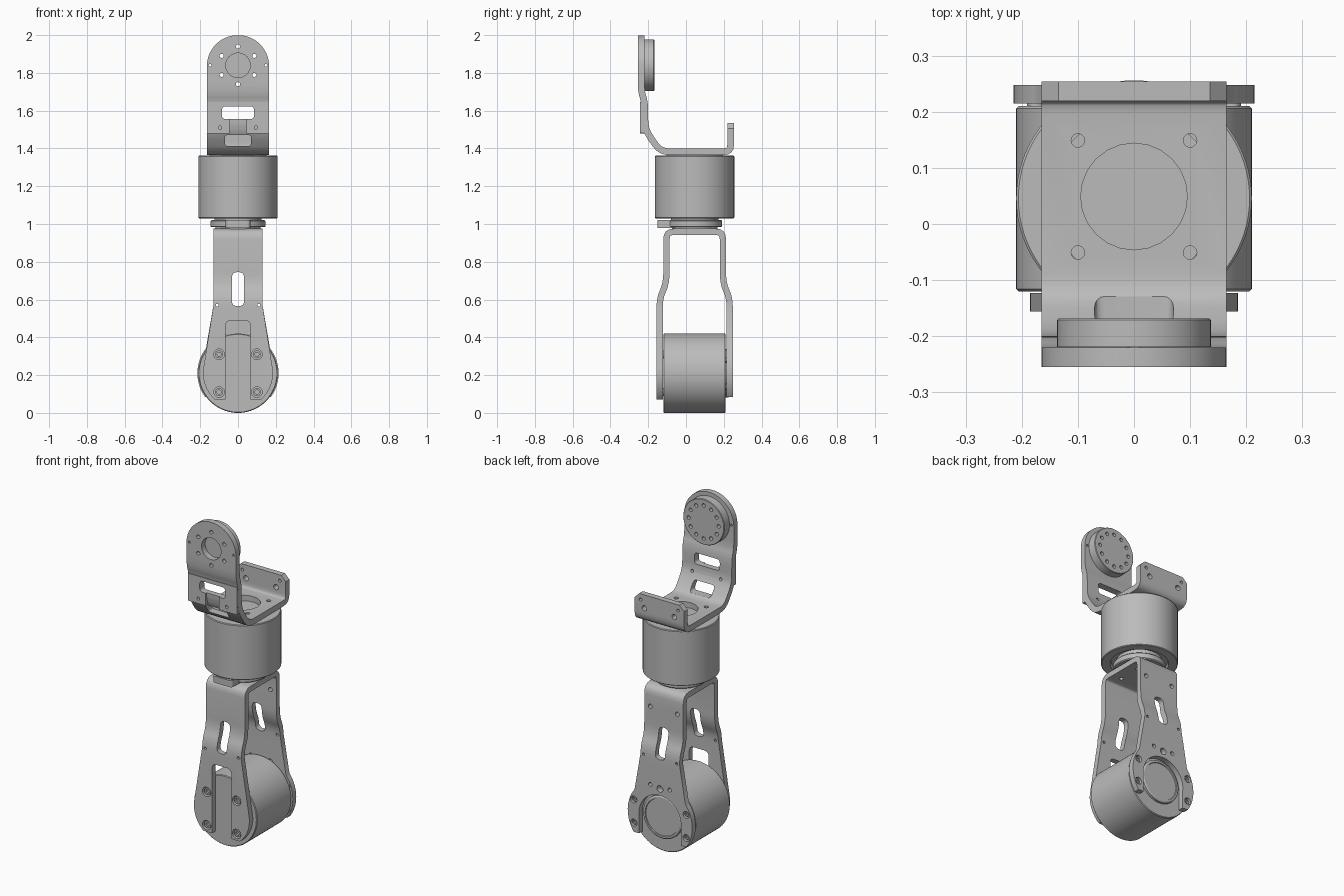
import bpy
import bmesh
from math import cos, sin, pi, radians
from mathutils import Vector

if "Cube" in bpy.data.objects:
    bpy.data.objects.remove(bpy.data.objects["Cube"])

grey = bpy.data.materials.new("machined_grey")
grey.use_nodes = True
grey.diffuse_color = (0.5, 0.5, 0.5, 1)
grey.node_tree.nodes["Principled BSDF"].inputs["Base Color"].default_value = (0.5, 0.5, 0.5, 1)

MID = 0.046    # depth of the arm's centre line
JOINT = 0.21   # height of the lower motor axis
HORN = 1.84    # height of the upper output axis


# --- helpers ---
def place(axis, u, v, t):
    return {"X": (t, u, v), "Y": (u, t, v), "Z": (u, v, t)}[axis]


def solid(name, axis, sections):
    """Skin matching closed 2D loops, each given as (points, depth)."""
    bm = bmesh.new()
    rings = [[bm.verts.new(place(axis, u, v, t)) for u, v in pts] for pts, t in sections]
    for a, b in zip(rings, rings[1:]):
        for i in range(len(a)):
            j = (i + 1) % len(a)
            bm.faces.new((a[i], a[j], b[j], b[i]))
    bm.faces.new(rings[0])
    bm.faces.new(rings[-1])
    bmesh.ops.recalc_face_normals(bm, faces=bm.faces)
    mesh = bpy.data.meshes.new(name)
    bm.to_mesh(mesh)
    bm.free()
    mesh.materials.append(grey)
    obj = bpy.data.objects.new(name, mesh)
    bpy.context.collection.objects.link(obj)
    return obj


def circle(u, v, r, n=64):
    return [(u + r * cos(2 * pi * i / n), v + r * sin(2 * pi * i / n)) for i in range(n)]


def lathe(name, axis, u, v, profile, n=64):
    return solid(name, axis, [(circle(u, v, r, n), t) for r, t in profile])


def prism(name, axis, pts, a, b):
    return solid(name, axis, [(pts, a), (pts, b)])


def hole(axis, u, v, r, a, b, n=20):
    return lathe("cutter", axis, u, v, [(r, a), (r, b)], n)


def fillet(pts, r, closed=False, n=4):
    """Round the corners of a 2D path."""
    pts = [Vector(p) for p in pts]
    out = []
    for i, p in enumerate(pts):
        if not closed and i in (0, len(pts) - 1):
            out.append(p)
            continue
        q, s = pts[i - 1], pts[(i + 1) % len(pts)]
        a = p + (q - p).normalized() * min(r, (q - p).length * 0.45)
        b = p + (s - p).normalized() * min(r, (s - p).length * 0.45)
        for k in range(n + 1):
            f = k / n
            out.append(a * (1 - f) ** 2 + p * 2 * f * (1 - f) + b * f * f)
    return out


def rect(u0, v0, u1, v1, r):
    return fillet([(u0, v0), (u1, v0), (u1, v1), (u0, v1)], r, True)


def ribbon(path, thick):
    """Close a path into a strip by offsetting it to its left."""
    inner = []
    for i, p in enumerate(path):
        d0 = (p - path[i - 1]).normalized() if i else None
        d1 = (path[i + 1] - p).normalized() if i < len(path) - 1 else d0
        d0 = d0 or d1
        d = (d0 + d1).normalized()
        inner.append(p + Vector((-d.y, d.x)) * thick / max(d.dot(d0), 0.3))
    return path + inner[::-1]


def carve(obj, cutters, operation="DIFFERENCE"):
    for cutter in cutters:
        mod = obj.modifiers.new("carve", "BOOLEAN")
        mod.operation, mod.object, mod.solver = operation, cutter, "EXACT"
        bpy.context.view_layer.objects.active = obj
        bpy.ops.object.modifier_apply(modifier=mod.name)
        bpy.data.objects.remove(cutter)
    return obj


def mirrored(half):
    return half + [(-x, z) for x, z in reversed(half)]


def arc(r, start, end, cz, n=14):
    angles = [radians(start + (end - start) * i / n) for i in range(n + 1)]
    return [(r * cos(a), cz + r * sin(a)) for a in angles]


# --- lower motor, axis front to back, with a raised rear cap ---
lathe("lower_motor", "Y", 0, JOINT, [(0.206, -0.12), (0.21, -0.116), (0.21, 0.206), (0.206, 0.21),
      (0.128, 0.21), (0.128, 0.224), (0.12, 0.229), (0.112, 0.229), (0.11, 0.224)], 80)

# --- lower link: front and back halves of a bent fork ---
front_path = fillet([(MID, 0.975), (-0.12, 0.975), (-0.12, 0.69), (-0.156, 0.61), (-0.156, 0.0)], 0.055)
back_path = [Vector((2 * MID - p.x, p.y)) for p in reversed(front_path)]
shapes = {
    "front_link": (front_path, -0.3, MID, [(0.13, 1), (0.13, 0.57)] + arc(0.185, 10, -49, JOINT)),
    "back_link": (back_path, MID, 0.4, [(0.13, 1), (0.13, 0.57)] + arc(0.215, 38, -35.5, JOINT)),
}
links = {}
for name, (path, y0, y1, half) in shapes.items():
    link = prism(name, "X", ribbon(path, 0.033), -0.3, 0.3)
    carve(link, [prism("cutter", "Y", mirrored(half), -0.4, 0.5)], "INTERSECT")
    cuts = [prism("cutter", "Y", rect(-0.032, 0.565, 0.032, 0.745, 0.028), y0, y1)]
    for s in (-1, 1):
        cuts.append(hole("Y", s * 0.11, 0.57, 0.008, y0, y1, 12))
        cuts.append(hole("Z", s * 0.07, MID + (0.07 if y1 > 0.1 else -0.07), 0.012, 0.9, 1))
    links[name] = carve(link, cuts)

# open slot between the front legs, rear opening around the cap
cuts = [prism("cutter", "Y", rect(-0.065, -0.1, 0.065, 0.49, 0.03), -0.3, 0)]
cuts += [hole("Y", s * 0.1, JOINT + d, 0.028, -0.3, 0, 24) for s in (-1, 1) for d in (-0.1, 0.1)]
carve(links["front_link"], cuts)
cuts = [hole("Y", 0, JOINT, 0.14, 0.1, 0.4, 64),
        prism("cutter", "Y", rect(-0.139, -0.1, 0.139, JOINT, 0.001), 0.1, 0.4),
        hole("Y", 0, 0.39, 0.02, 0.1, 0.4)]
for s in (-1, 1):
    cuts += [hole("Y", s * 0.175, JOINT + d, 0.021, 0.1, 0.4) for d in (-0.07, 0.07)]
    cuts += [hole("Y", s * 0.09, 0.85, 0.013, 0.1, 0.4), hole("Y", s * 0.065, 0.4, 0.012, 0.1, 0.4)]
carve(links["back_link"], cuts)

# --- screws with sockets holding the fork to the motor ---
for s in (-1, 1):
    side = "left" if s > 0 else "right"
    for level, d in (("lower", -1), ("upper", 1)):
        lathe(f"front_screw_{level}_{side}", "Y", s * 0.1, JOINT + d * 0.1,
              [(0.021, -0.115), (0.021, -0.149), (0.011, -0.149), (0.011, -0.138)], 20)
        lathe(f"back_screw_{level}_{side}", "Y", s * 0.175, JOINT + d * 0.07,
              [(0.016, 0.2), (0.016, 0.238), (0.009, 0.238), (0.009, 0.228)], 20)

# --- turning hub between the link and the upper motor ---
lathe("hub_disc", "Z", 0, MID, [(0.12, 0.97), (0.12, 0.983), (0.14, 0.983), (0.145, 0.988),
      (0.145, 1.016), (0.14, 1.021)])
prism("hub_tab", "Z", rect(-0.065, -0.152, 0.065, 0, 0.02), 0.98, 1.02)

# --- upper motor, upright, with a recess around its shaft boss ---
lathe("upper_motor", "Z", 0, MID, [(0.125, 1.015), (0.125, 1.05), (0.155, 1.05), (0.16, 1.03),
      (0.206, 1.03), (0.21, 1.034), (0.21, 1.358), (0.206, 1.362), (0.15, 1.362), (0.15, 1.366)], 80)

# --- upper bracket: rear flange, floor, slope and tall front plate ---
upper_path = fillet([(-0.255, 2.1), (-0.255, 1.7), (-0.235, 1.64), (-0.235, 1.495),
                     (-0.145, 1.365), (0.254, 1.365), (0.254, 1.535)], 0.055)
bracket = prism("upper_bracket", "X", ribbon(upper_path, 0.035), -0.3, 0.3)
outline = mirrored([(0.165, 1.3)] + arc(0.165, 0, 90, 1.835)[:-1])
carve(bracket, [prism("cutter", "Y", outline, -0.4, 0.4)], "INTERSECT")


def window():
    return prism("cutter", "Y", rect(-0.085, 1.555, 0.085, 1.622, 0.02), -0.3, -0.1)


cuts = [window(), prism("cutter", "Y", rect(-0.07, 1.412, 0.07, 1.472, 0.018), -0.3, -0.05),
        hole("Y", 0, HORN, 0.065, -0.3, -0.1, 48), hole("Z", 0, MID + 0.003, 0.095, 1.3, 1.45, 24)]
for k in range(6):
    a = radians(90 + 60 * k)
    cuts.append(hole("Y", 0.1 * cos(a), HORN + 0.1 * sin(a), 0.011, -0.3, -0.1))
for s in (-1, 1):
    cuts += [hole("Z", s * 0.1, MID + 0.003 + d, 0.012, 1.3, 1.45) for d in (-0.1, 0.1)]
    cuts += [hole("Y", s * 0.148, HORN, 0.007, -0.3, -0.1, 12), hole("Y", s * 0.095, 1.51, 0.009, -0.3, -0.1),
             hole("Y", s * 0.1, 1.455, 0.016, 0.15, 0.3), hole("Y", s * 0.125, 1.5, 0.009, 0.15, 0.3),
             prism("cutter", "Y", [(s * 0.13, 1.54), (s * 0.17, 1.5), (s * 0.17, 1.54)], 0.15, 0.3)]
carve(bracket, cuts)

# thickened pad low on the front plate, notched below the window
pad = prism("front_pad", "Y", rect(-0.164, 1.48, 0.164, 1.645, 0.002), -0.243, -0.215)
carve(pad, [window(), prism("cutter", "Y", rect(-0.045, 1.45, 0.045, 1.58, 0.005), -0.3, -0.2)]
      + [hole("Y", s * 0.095, 1.51, 0.009, -0.3, -0.1) for s in (-1, 1)])

# --- output horn with a ring of bolt holes ---
horn = lathe("output_horn", "Y", 0, HORN, [(0.137, -0.219), (0.137, -0.171), (0.134, -0.168)])
carve(horn, [hole("Y", x, z, 0.011, -0.3, -0.1) for x, z in circle(0, HORN, 0.1, 12)])

# --- smooth round surfaces, keep machined edges crisp ---
bpy.ops.object.select_all(action="DESELECT")
for obj in bpy.context.collection.objects:
    if obj.type == "MESH" and obj.data.materials and obj.data.materials[0] == grey:
        obj.select_set(True)
        bpy.context.view_layer.objects.active = obj
bpy.ops.object.shade_smooth_by_angle(angle=radians(30))
